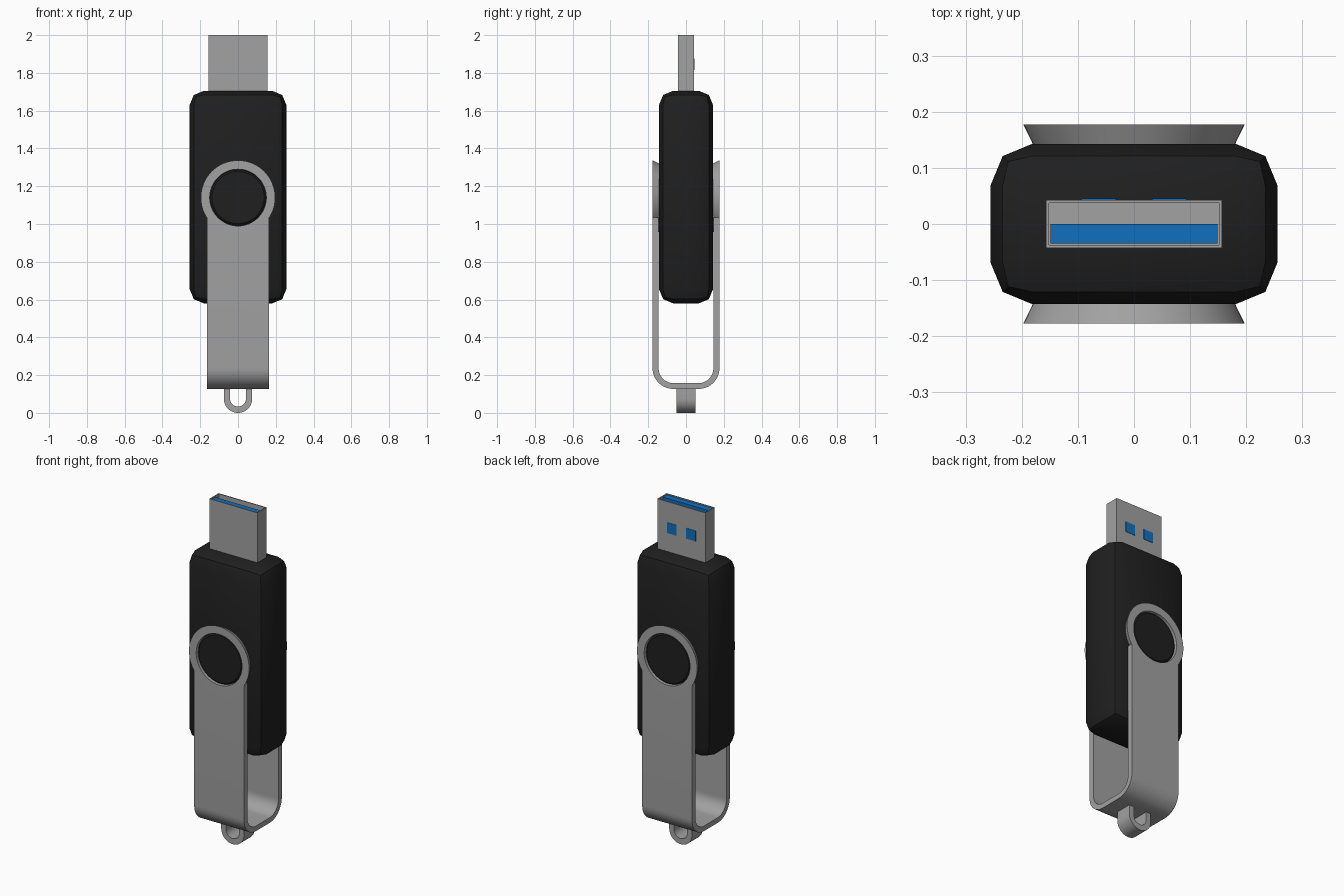
import bpy, bmesh, math
from mathutils import Matrix, Vector

if "Cube" in bpy.data.objects:
    bpy.data.objects.remove(bpy.data.objects["Cube"])


def material(name, r, g, b):
    m = bpy.data.materials.new(name)
    m.use_nodes = True
    m.diffuse_color = (r, g, b, 1)
    m.node_tree.nodes["Principled BSDF"].inputs["Base Color"].default_value = (r, g, b, 1)
    return m


METAL = material("brushed metal", 0.36, 0.36, 0.36)
BLACK = material("black plastic", 0.014, 0.014, 0.014)
BLUE = material("blue plastic", 0.005, 0.16, 0.52)


def finish(bm, name, mat):
    bmesh.ops.recalc_face_normals(bm, faces=bm.faces)
    mesh = bpy.data.meshes.new(name)
    bm.to_mesh(mesh)
    bm.free()
    mesh.materials.append(mat)
    obj = bpy.data.objects.new(name, mesh)
    bpy.context.collection.objects.link(obj)
    return obj


def smooth(obj):
    bpy.ops.object.select_all(action="DESELECT")
    obj.select_set(True)
    bpy.context.view_layer.objects.active = obj
    bpy.ops.object.shade_smooth_by_angle(angle=math.radians(30))


def apply_modifiers(obj):
    bpy.ops.object.select_all(action="DESELECT")
    obj.select_set(True)
    bpy.context.view_layer.objects.active = obj
    for mod in list(obj.modifiers):
        bpy.ops.object.modifier_apply(modifier=mod.name)


def box_mesh(low, high):
    low, high = Vector(low), Vector(high)
    bm = bmesh.new()
    bmesh.ops.create_cube(bm, size=1, matrix=Matrix.Translation((low + high) / 2)
                          @ Matrix.Diagonal((*(high - low), 1)))
    return bm


def u_path(half, top, bottom, radius, steps=12):
    """U-shaped line with rounded lower corners, from left top to right top."""
    right = [(half - radius + radius * math.sin(a), bottom + radius - radius * math.cos(a))
             for a in (i * math.pi / 2 / steps for i in range(steps + 1))]
    left = [(-u, z) for u, z in reversed(right)]
    return [(-half, top)] + left + right + [(half, top)]


def u_band(name, outer, inner, half_depth, place, mat):
    """Solid band between two U lines, extruded both ways; place maps (u, depth, z) to xyz."""
    bm = bmesh.new()
    rows = [[bm.verts.new(place(u, d, z)) for u, z in path]
            for path, d in ((outer, -half_depth), (outer, half_depth),
                            (inner, half_depth), (inner, -half_depth))]
    for a, b in zip(rows, rows[1:] + rows[:1]):
        for i in range(len(a) - 1):
            bm.faces.new((a[i], a[i + 1], b[i + 1], b[i]))
    for end in (0, -1):
        bm.faces.new([row[end] for row in rows])
    return finish(bm, name, mat)


def lathe(name, profile, z, mat, closed, sides=64):
    """Turn (radius, y) points around the y axis at height z."""
    bm = bmesh.new()
    rings = [[bm.verts.new((r * math.cos(t), y, z + r * math.sin(t)))
              for t in (i * math.tau / sides for i in range(sides))] for r, y in profile]
    pairs = list(zip(rings, rings[1:]))
    if closed:
        pairs.append((rings[-1], rings[0]))
    else:
        bm.faces.new(rings[0])
        bm.faces.new(rings[-1])
    for a, b in pairs:
        for i in range(sides):
            j = (i + 1) % sides
            bm.faces.new((a[i], a[j], b[j], b[i]))
    return finish(bm, name, mat)


PIVOT = 1.14

# Chamfered plastic body
body = finish(box_mesh((-0.256, -0.143, 0.58), (0.256, 0.143, 1.705)), "body", BLACK)
bevel = body.modifiers.new("bevel", "BEVEL")
bevel.width, bevel.segments = 0.075, 2
apply_modifiers(body)
smooth(body)

# Hollow connector shell
bm = box_mesh((-0.157, -0.043, 1.69), (0.157, 0.043, 2.0))
top = max(bm.faces, key=lambda f: f.calc_center_median().z)
bmesh.ops.inset_region(bm, faces=[top], thickness=0.008)
hole = bmesh.ops.extrude_face_region(bm, geom=[top])["geom"]
bmesh.ops.delete(bm, geom=[top], context="FACES_ONLY")
bmesh.ops.translate(bm, vec=(0, 0, -0.24), verts=[v for v in hole if isinstance(v, bmesh.types.BMVert)])
finish(bm, "connector_shell", METAL)

# Contact tongue and the two square windows on the back
finish(box_mesh((-0.149, -0.035, 1.75), (0.149, 0, 1.995)), "contact_tongue", BLUE)
for side, x in (("left", 0.063), ("right", -0.063)):
    finish(box_mesh((x - 0.031, 0.04, 1.815), (x + 0.031, 0.045, 1.877)), side + "_window", BLUE)

# Swivel cover: bent strip, cut round where it meets the rings
strip = u_band("swivel_strip", u_path(0.177, 1.035, 0.127, 0.11), u_path(0.145, 1.035, 0.157, 0.08),
               0.163, lambda u, d, z: (d, u, z), METAL)
cutter = lathe("strip_cutter", [(0.175, -0.3), (0.175, 0.3)], PIVOT, METAL, False)
cutter.hide_render = True
cut = strip.modifiers.new("round_cut", "BOOLEAN")
cut.operation, cut.solver, cut.object = "DIFFERENCE", "EXACT", cutter
apply_modifiers(strip)
bpy.data.objects.remove(cutter)
smooth(strip)

# Tapered pivot rings and buttons on both faces
for side, s in (("front", -1), ("back", 1)):
    smooth(lathe(side + "_pivot_ring", [(0.15, s * 0.142), (0.18, s * 0.142),
                                        (0.197, s * 0.177), (0.15, s * 0.177)], PIVOT, METAL, True))
    smooth(lathe(side + "_button", [(0.147, s * 0.13), (0.147, s * 0.162),
                                    (0.138, s * 0.17)], PIVOT, BLACK, False))

# Key loop under the swivel cover
smooth(u_band("key_loop", u_path(0.075, 0.135, 0, 0.075), u_path(0.043, 0.135, 0.034, 0.043),
              0.05, lambda u, d, z: (u, d, z), METAL))
